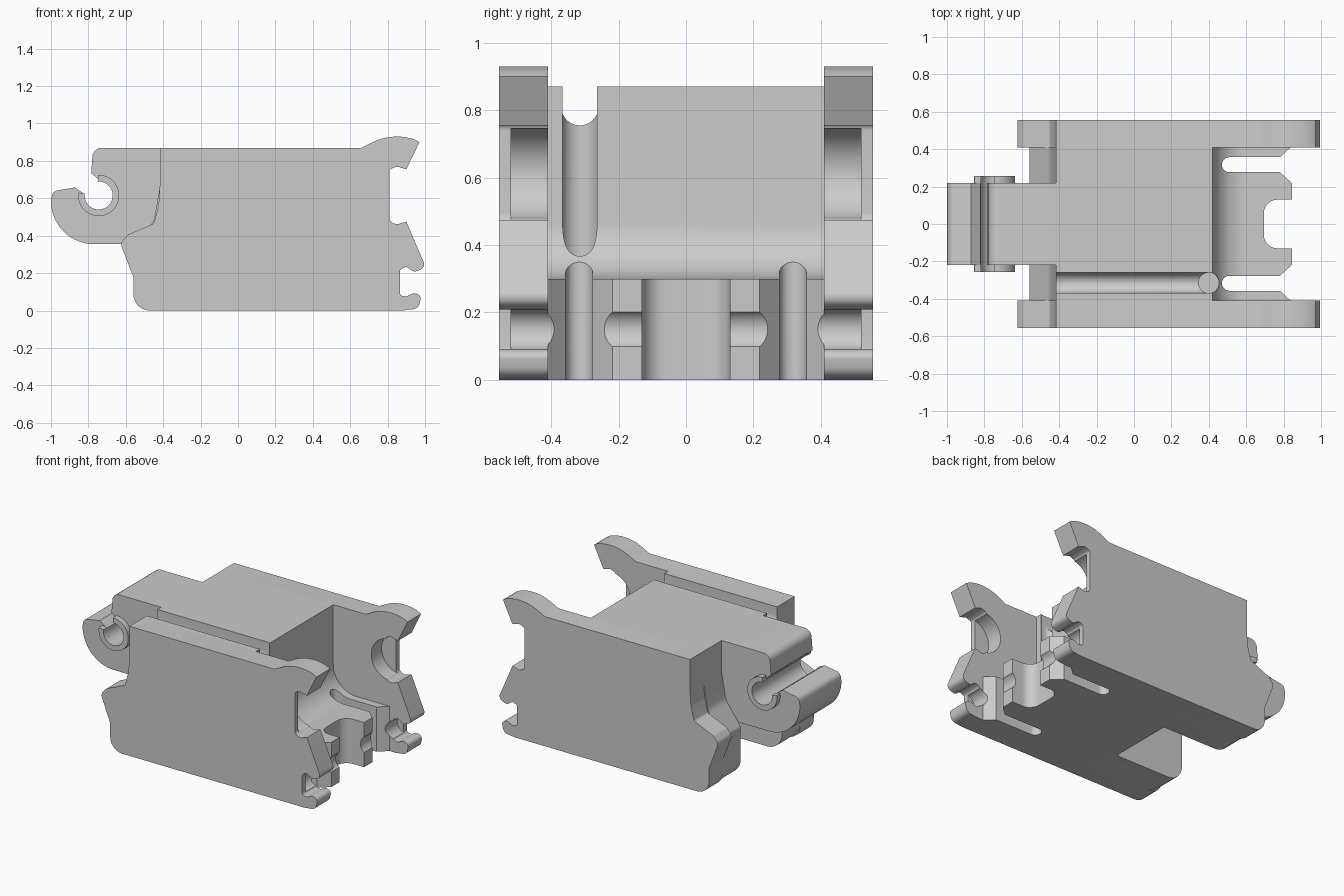
import bpy, bmesh, math
from mathutils import Vector

cube = bpy.data.objects.get("Cube")
if cube:
    bpy.data.objects.remove(cube, do_unlink=True)


def arc(cx, cy, r, start, end, steps=24):
    """Points along an arc, angles in degrees."""
    angles = [math.radians(start + (end - start) * i / steps) for i in range(steps + 1)]
    return [(cx + r * math.cos(a), cy + r * math.sin(a)) for a in angles]


def rounded(corners, steps=6):
    """Outline whose corners (u, v, radius) are filleted; no radius keeps them sharp."""
    out = []
    n = len(corners)
    for i, corner in enumerate(corners):
        p = Vector(corner[:2])
        if len(corner) < 3:
            out.append(tuple(p))
            continue
        a = Vector(corners[i - 1][:2]) - p
        b = Vector(corners[(i + 1) % n][:2]) - p
        reach = corner[2] / math.tan(a.angle(b) / 2)
        reach = min(reach, a.length * 0.49, b.length * 0.49)
        radius = reach * math.tan(a.angle(b) / 2)
        start, end = p + a.normalized() * reach, p + b.normalized() * reach
        centre = p + (a.normalized() + b.normalized()).normalized() * math.hypot(reach, radius)
        for k in range(steps + 1):
            d = (start.lerp(end, k / steps) - centre).normalized()
            out.append(tuple(centre + d * radius))
    return out


def extrude(name, outline, axis, lo, hi):
    """Prism from an outline, pushed along one axis."""
    place = {"x": lambda u, v: (lo, u, v),
             "y": lambda u, v: (u, lo, v),
             "z": lambda u, v: (u, v, lo)}[axis]
    bm = bmesh.new()
    face = bm.faces.new([bm.verts.new(place(u, v)) for u, v in outline])
    grown = bmesh.ops.extrude_face_region(bm, geom=[face])["geom"]
    offset = Vector([hi - lo if axis == c else 0 for c in "xyz"])
    bmesh.ops.translate(bm, vec=offset, verts=[g for g in grown if isinstance(g, bmesh.types.BMVert)])
    bmesh.ops.remove_doubles(bm, verts=bm.verts, dist=0.0001)
    bmesh.ops.recalc_face_normals(bm, faces=bm.faces)
    mesh = bpy.data.meshes.new(name)
    bm.to_mesh(mesh)
    bm.free()
    obj = bpy.data.objects.new(name, mesh)
    bpy.context.collection.objects.link(obj)
    return obj


def carve(obj, cutters):
    """Subtract the cutters, then drop them."""
    for cutter in cutters:
        mod = obj.modifiers.new("cut", "BOOLEAN")
        mod.operation = "DIFFERENCE"
        mod.solver = "EXACT"
        mod.object = cutter
    bpy.context.view_layer.update()
    result = bpy.data.meshes.new_from_object(obj.evaluated_get(bpy.context.evaluated_depsgraph_get()))
    obj.modifiers.clear()
    obj.data = result
    for cutter in cutters:
        bpy.data.objects.remove(cutter, do_unlink=True)


def bore(x, z, r, lo, hi):
    return extrude("bore_cutter", arc(x, z, r, 0, 360, 40), "y", lo, hi)


parts = []
WALL_IN, WALL_OUT, SKIN = 0.41, 0.555, 0.52
ARM = 0.22

# Side walls with latch notches and blind round recesses on the inside
wall_lower = rounded([
    (0.97, 0.90), (0.90, 0.755), (0.85, 0.77, 0.03), (0.81, 0.755, 0.02),
    (0.81, 0.475, 0.04), (0.85, 0.46, 0.03), (0.90, 0.475),
    (1.005, 0.23, 0.03), (0.94, 0.205, 0.03), (0.90, 0.235, 0.02), (0.865, 0.22, 0.02),
    (0.865, 0.08, 0.02), (0.90, 0.075, 0.02), (0.94, 0.095, 0.03), (0.98, 0.08, 0.03),
    (0.965, 0.01, 0.04), (0.88, 0),
    (-0.56, 0, 0.11), (-0.56, 0.18), (-0.63, 0.36, 0.04), (-0.59, 0.405, 0.04),
    (-0.45, 0.465, 0.02), (-0.425, 0.56, 0.1), (-0.418, 0.67), (-0.418, 0.87),
    (0.66, 0.87)])
wall_outline = wall_lower + arc(0.85, 0.63, 0.30, 124, 67, 12)[1:-1]
for label, side in (("left", 1), ("right", -1)):
    wall = extrude("side_wall_" + label, wall_outline, "y", side * WALL_IN, side * WALL_OUT)
    inner = side * (WALL_IN - 0.1)
    carve(wall, [bore(0.84, 0.612, 0.138, inner, side * SKIN),
                 bore(0.88, 0.15, 0.062, inner, side * SKIN)])
    parts.append(wall)

# Central body: tall block, curved step and low front floor
body_outline = [(-0.418, 0.87), (0.42, 0.87)] + arc(0.59, 0.47, 0.17, 180, 270, 16)
body_outline += rounded([
    (0.845, 0.30), (0.845, 0), (-0.56, 0, 0.11), (-0.56, 0.33, 0.03),
    (-0.45, 0.48, 0.1), (-0.418, 0.66)])
body = extrude("central_body", body_outline, "y", -WALL_IN, WALL_IN)

# Floor slots with flared mouths
cutters = []
for side in (1, -1):
    y = side * 0.317
    mouth = [(0.78, y - 0.04), (0.89, y - 0.14), (0.89, y + 0.14), (0.78, y + 0.04)]
    slot = arc(0.51, y, 0.04, 90, 270, 12) + mouth
    cutters.append(extrude("slot_cutter", slot, "z", -0.1, 0.6))

# Centre notch, cross bore, wire channel and underside opening
notch = rounded([(0.9, -0.13), (0.695, -0.13, 0.07), (0.695, 0.13, 0.07), (0.9, 0.13)])
cutters.append(extrude("notch_cutter", notch, "z", -0.1, 0.6))
cutters.append(bore(0.88, 0.15, 0.062, -0.45, 0.45))
channel = arc(-0.315, 0.81, 0.055, 180, 360, 16) + [(-0.26, 1), (-0.37, 1)]
cutters.append(extrude("channel_cutter", channel, "x", -0.7, 0.41))
cutters.append(extrude("drop_cutter", arc(0.40, -0.315, 0.055, 0, 360, 32), "z", 0.36, 1))
opening = rounded([(-0.8, -0.1), (-0.05, -0.1), (-0.05, 0.355, 0.08), (-0.8, 0.355)])
cutters.append(extrude("opening_cutter", opening, "y", -ARM, ARM))
carve(body, cutters)
parts.append(body)

# Hook arm at the rear end
PIN_X, PIN_Z, PIN_R = -0.745, 0.615, 0.075
arm_outline = rounded([(-0.418, 0.87), (-0.775, 0.87, 0.05), (-0.785, 0.735), (-0.745, 0.70)])
arm_outline += arc(PIN_X, PIN_Z, PIN_R, 90, -185, 32)
arm_outline += rounded([(-0.872, 0.658), (-0.99, 0.638, 0.05), (-1, 0.59)])
arm_outline += arc(-0.77, 0.585, 0.23, 180, 270, 20) + [(-0.418, 0.355)]
parts.append(extrude("hook_arm", arm_outline, "y", -ARM, ARM))

# Open collars on both sides of the hook
collar = arc(PIN_X, PIN_Z, PIN_R, 92, -188, 32) + arc(PIN_X, PIN_Z, 0.11, -188, 92, 32)
for label, side in (("left", 1), ("right", -1)):
    parts.append(extrude("hook_collar_" + label, collar, "y", side * ARM, side * 0.257))

# Smooth curved faces, keep hard edges
bpy.ops.object.select_all(action="DESELECT")
for part in parts:
    part.select_set(True)
bpy.context.view_layer.objects.active = body
bpy.ops.object.shade_smooth_by_angle(angle=math.radians(30))
